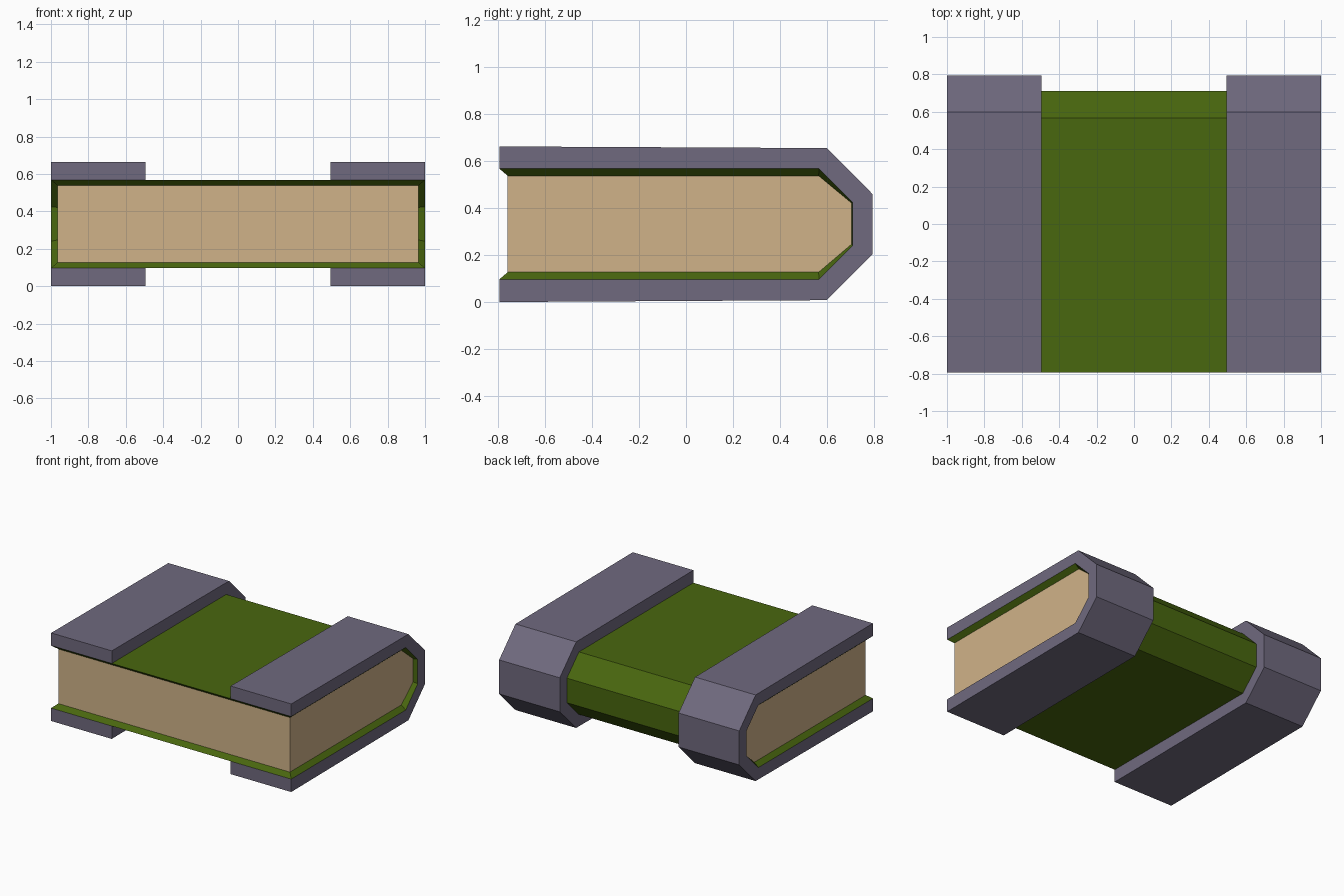
import bpy
import bmesh

if "Cube" in bpy.data.objects:
    bpy.data.objects.remove(bpy.data.objects["Cube"])


def material(name, rgb):
    m = bpy.data.materials.new(name)
    m.diffuse_color = (*rgb, 1)
    m.use_nodes = True
    m.node_tree.nodes["Principled BSDF"].inputs["Base Color"].default_value = m.diffuse_color
    return m


green = material("green cover", (0.066, 0.135, 0.0045))
paper = material("tan paper", (0.63, 0.45, 0.25))
grey = material("purple grey band", (0.16, 0.142, 0.21))

# Open C-shaped profiles (y, z), from bottom front round the spine to top front
BAND = [(-0.795, 0.0), (0.60, 0.008), (0.795, 0.204),
        (0.795, 0.46), (0.60, 0.656), (-0.795, 0.663)]
COVER = [(-0.795, 0.097), (0.567, 0.097), (0.71, 0.24),
         (0.71, 0.425), (0.567, 0.568), (-0.795, 0.568)]
PAGES = [(-0.76, 0.127), (0.565, 0.127), (0.706, 0.247),
         (0.706, 0.421), (0.565, 0.538), (-0.76, 0.538)]


def loft(name, rings, mats, capped=False):
    """Skin a row of (x, profile) rings, closing both open front edges.
    capped adds the recessed page faces in the second material."""
    bm = bmesh.new()
    rows = [[bm.verts.new((x, y, z)) for y, z in prof] for x, prof in rings]
    for a, b in zip(rows, rows[1:]):
        for i in range(len(a) - 1):
            bm.faces.new((a[i], a[i + 1], b[i + 1], b[i]))
    for end in (0, -1):
        bm.faces.new([r[end] for r in rows])
    if capped:
        first, last = rows[0], rows[-1]
        for loop in (first, last, (first[0], first[-1], last[-1], last[0])):
            bm.faces.new(loop).material_index = 1
    bmesh.ops.recalc_face_normals(bm, faces=bm.faces)
    # an open shell must face outwards: its top faces point up
    if max(bm.faces, key=lambda f: f.calc_center_median().z).normal.z < 0:
        bmesh.ops.reverse_faces(bm, faces=bm.faces)
    me = bpy.data.meshes.new(name)
    bm.to_mesh(me)
    bm.free()
    for m in mats:
        me.materials.append(m)
    ob = bpy.data.objects.new(name, me)
    bpy.context.collection.objects.link(ob)


# Book: green cover with edges sloping in to the recessed page block
loft("book_cover_and_pages",
     [(-0.965, PAGES), (-1, COVER), (1, COVER), (0.965, PAGES)],
     [green, paper], capped=True)

# Two thick bands wrapped over the cover ends
for side, x0, x1 in (("left", -1, -0.495), ("right", 0.495, 1)):
    loft(side + "_band", [(x0, COVER), (x0, BAND), (x1, BAND), (x1, COVER)], [grey])
